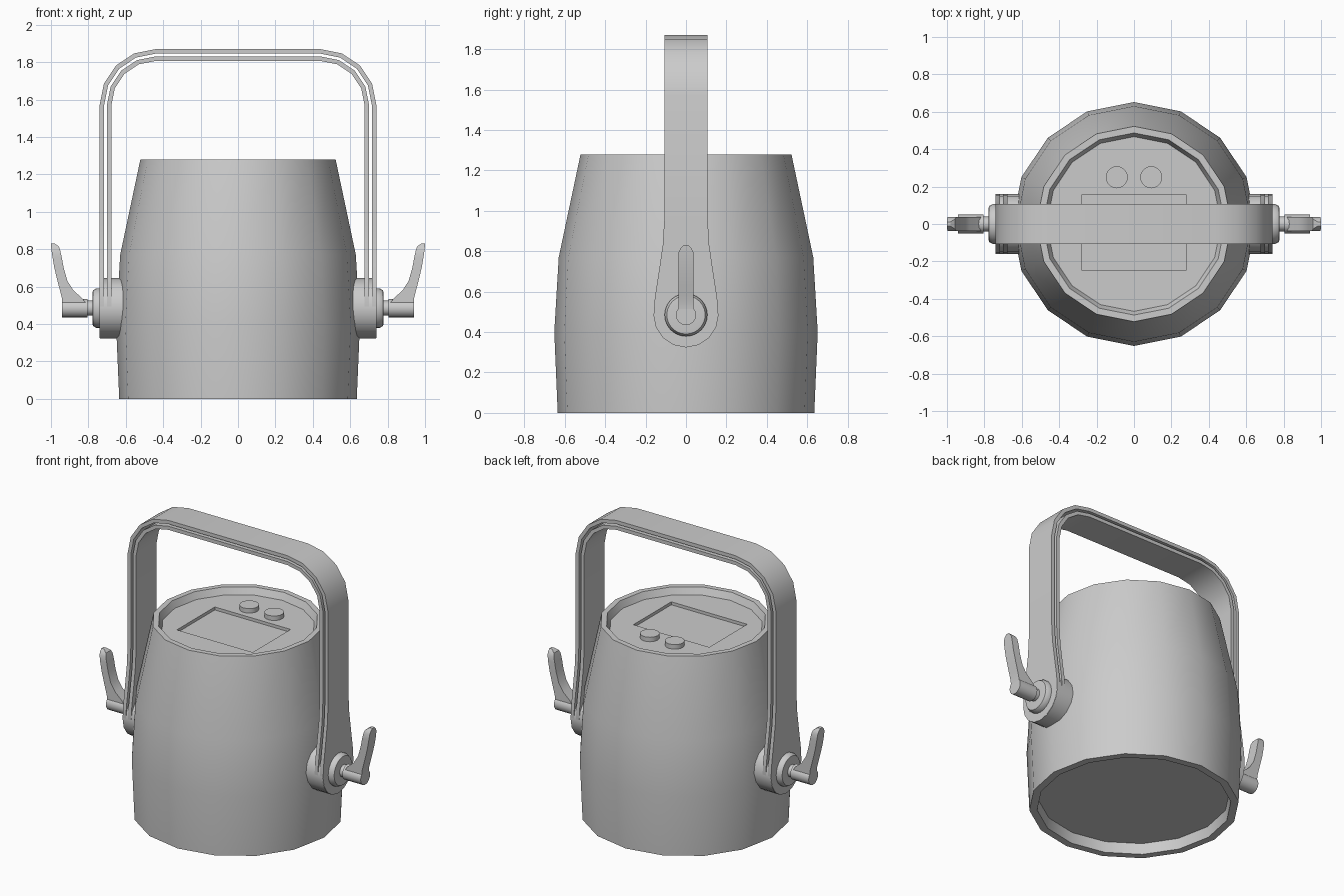
import bpy, bmesh, math
from math import sin, cos, pi, radians

if "Cube" in bpy.data.objects:
    bpy.data.objects.remove(bpy.data.objects["Cube"])

AXLE_Z = 0.485


def smooth(ob, angle=32):
    bpy.ops.object.select_all(action='DESELECT')
    ob.select_set(True)
    bpy.context.view_layer.objects.active = ob
    bpy.ops.object.shade_smooth_by_angle(angle=radians(angle))


def loft(name, rings, shade=True):
    """Skin a list of equal-sized point rings and cap both ends."""
    bm = bmesh.new()
    vs = [[bm.verts.new(p) for p in ring] for ring in rings]
    n = len(vs[0])
    for a, b in zip(vs, vs[1:]):
        for i in range(n):
            j = (i + 1) % n
            bm.faces.new((a[i], a[j], b[j], b[i]))
    bm.faces.new(vs[0])
    bm.faces.new(vs[-1])
    bmesh.ops.recalc_face_normals(bm, faces=bm.faces)
    me = bpy.data.meshes.new(name)
    bm.to_mesh(me)
    bm.free()
    ob = bpy.data.objects.new(name, me)
    bpy.context.collection.objects.link(ob)
    if shade:
        smooth(ob)
    return ob


def upright(name, profile, n, x=0, y=0, shade=True):
    """Turned part around a vertical axis, profile of (radius, z)."""
    return loft(name, [[(x + r * cos(2 * pi * i / n), y + r * sin(2 * pi * i / n), z)
                        for i in range(n)] for r, z in profile], shade)


def sideways(name, profile, n, side):
    """Turned part around the handle axle, profile of (radius, x)."""
    return loft(name, [[(side * x, r * cos(2 * pi * i / n), AXLE_Z + r * sin(2 * pi * i / n))
                        for i in range(n)] for r, x in profile])


# Barrel body with recessed base and recessed top panel
body = upright("body", [(0.58, 0.07), (0.588, 0), (0.635, 0), (0.652, 0.4), (0.63, 0.77),
                        (0.522, 1.28), (0.487, 1.28), (0.467, 1.235)], 16, shade=False)

# Sunken display in the top panel
cutter = loft("display_cutter", [[(-0.28, -0.245, z), (0.28, -0.245, z),
                                  (0.28, 0.155, z), (-0.28, 0.155, z)]
                                 for z in (1.215, 1.27)], shade=False)
mod = body.modifiers.new("display", 'BOOLEAN')
mod.operation = 'DIFFERENCE'
mod.solver = 'EXACT'
mod.object = cutter
bpy.context.view_layer.objects.active = body
bpy.ops.object.modifier_apply(modifier=mod.name)
bpy.data.objects.remove(cutter)
smooth(body)

# Buttons
for x in (-0.092, 0.092):
    upright("button", [(0.059, 1.225), (0.059, 1.265)], 20, x, 0.25)

# Handle: two nested straps with widened round ends
END_R = 0.16
half_ends = [(AXLE_Z + END_R * sin(radians(a)), END_R * cos(radians(a)))
             for a in (-88, -67, -45, -22, 0)]
half_ends += [(0.57, 0.154), (0.72, 0.131), (0.83, 0.115), (0.96, 0.107)]


def strap(name, r_out, r_in):
    cx, cz = 0.44, 1.57
    half = [(cx + r_out, z, cx + r_in, z, w) for z, w in half_ends]
    for k in range(5):
        c, s = cos(k * pi / 8), sin(k * pi / 8)
        half.append((cx + r_out * c, cz + r_out * s, cx + r_in * c, cz + r_in * s, 0.107))
    path = half + [(-a, b, -c, d, w) for a, b, c, d, w in reversed(half)]
    loft(name, [[(a, -w, b), (a, w, b), (c, w, d), (c, -w, d)] for a, b, c, d, w in path])


strap("handle_outer_strap", 0.30, 0.276)
strap("handle_inner_strap", 0.261, 0.237)

# Clamp lever sections: z, inner x, outer x, half width
lever = [(0.515, 0.815, 0.94, 0.038), (0.54, 0.835, 0.942, 0.038), (0.58, 0.88, 0.952, 0.038),
         (0.63, 0.912, 0.965, 0.038), (0.70, 0.932, 0.982, 0.038), (0.76, 0.943, 0.992, 0.038),
         (0.795, 0.951, 0.997, 0.036), (0.815, 0.957, 0.999, 0.027), (0.83, 0.98, 1.0, 0.012)]

# Pivot boss, washer, shaft and clamp lever on each side
for side in (-1, 1):
    sideways("pivot_boss", [(0.161, 0.60), (0.161, 0.738)], 16, side)
    sideways("clamp_washer", [(0.106, 0.735), (0.106, 0.757), (0.095, 0.776), (0.076, 0.778)], 24, side)
    sideways("clamp_shaft", [(0.04, 0.77), (0.04, 0.82)], 16, side)
    sideways("lever_hub", [(0.05, 0.805), (0.05, 0.94)], 16, side)
    loft("clamp_lever", [[(side * a, -w, z), (side * b, -w, z), (side * b, w, z), (side * a, w, z)]
                         for z, a, b, w in lever])
